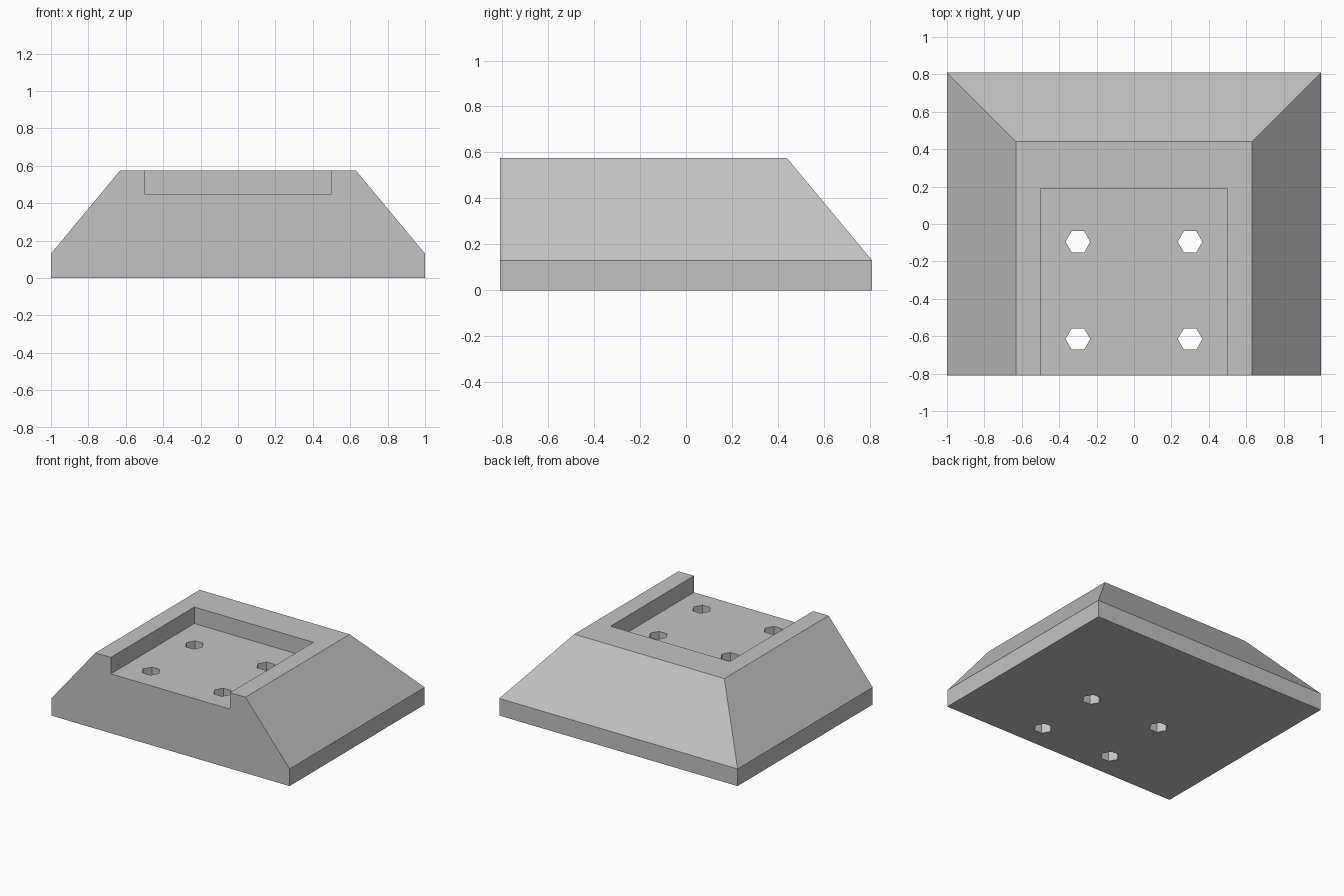
import bpy
import bmesh
import math

cube = bpy.data.objects.get("Cube")
if cube:
    bpy.data.objects.remove(cube, do_unlink=True)

HALF_X, HALF_Y = 1.0, 0.81
RIM_Z, TOP_Z, FLOOR_Z = 0.13, 0.575, 0.45
TOP_X, TOP_BACK = 0.63, 0.44

grey = bpy.data.materials.new("plain grey")
grey.use_nodes = True
colour = (0.55, 0.55, 0.55, 1)
grey.diffuse_color = colour
grey.node_tree.nodes["Principled BSDF"].inputs["Base Color"].default_value = colour


def loft(name, rings):
    """Closed solid through a stack of rings with equal point counts."""
    bm = bmesh.new()
    loops = [[bm.verts.new(p) for p in ring] for ring in rings]
    for low, high in zip(loops, loops[1:]):
        n = len(low)
        for i in range(n):
            j = (i + 1) % n
            bm.faces.new((low[i], low[j], high[j], high[i]))
    bm.faces.new(loops[0][::-1])
    bm.faces.new(loops[-1])
    bmesh.ops.recalc_face_normals(bm, faces=bm.faces)
    mesh = bpy.data.meshes.new(name)
    bm.to_mesh(mesh)
    bm.free()
    mesh.materials.append(grey)
    obj = bpy.data.objects.new(name, mesh)
    bpy.context.collection.objects.link(obj)
    return obj


def rect(half_x, front, back, z):
    return [(-half_x, front, z), (half_x, front, z), (half_x, back, z), (-half_x, back, z)]


def hexagon(x, y, radius, z):
    return [(x + radius * math.cos(i * math.pi / 3),
             y + radius * math.sin(i * math.pi / 3), z) for i in range(6)]


def cut(target, cutter):
    mod = target.modifiers.new(cutter.name, "BOOLEAN")
    mod.operation = "DIFFERENCE"
    mod.solver = "EXACT"
    mod.object = cutter
    bpy.context.view_layer.objects.active = target
    bpy.ops.object.modifier_apply(modifier=mod.name)
    bpy.data.objects.remove(cutter, do_unlink=True)


# Block with a low vertical rim, three sloping sides and an upright front
body = loft("sloped_base", [
    rect(HALF_X, -HALF_Y, HALF_Y, 0),
    rect(HALF_X, -HALF_Y, HALF_Y, RIM_Z),
    rect(TOP_X, -HALF_Y, TOP_BACK, TOP_Z),
])

# Shallow pocket in the top, open at the front
cut(body, loft("pocket_cutter", [
    rect(0.5, -1, 0.19, FLOOR_Z),
    rect(0.5, -1, 0.19, 0.8),
]))

# Four hexagonal through holes
for x in (-0.3, 0.3):
    for y in (-0.615, -0.095):
        cut(body, loft("hole_cutter", [hexagon(x, y, 0.066, -0.2), hexagon(x, y, 0.066, 0.8)]))
